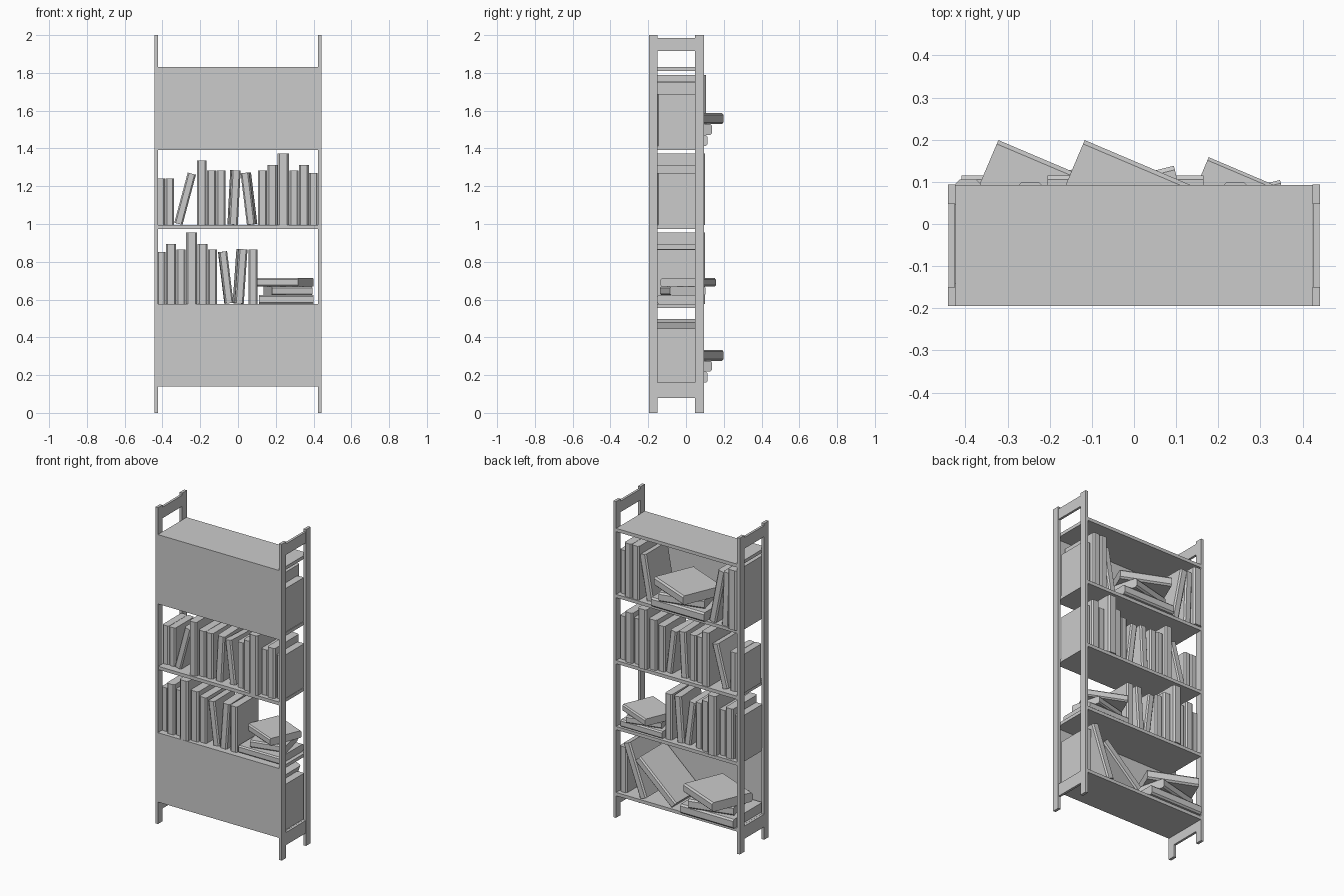
import bpy, bmesh
from math import radians, sin, cos
from mathutils import Matrix

if "Cube" in bpy.data.objects:
    bpy.data.objects.remove(bpy.data.objects["Cube"])

def add_mesh(name, bm):
    me = bpy.data.meshes.new(name)
    bmesh.ops.recalc_face_normals(bm, faces=bm.faces)
    bm.to_mesh(me)
    bm.free()
    ob = bpy.data.objects.new(name, me)
    bpy.context.scene.collection.objects.link(ob)
    return ob

def box(name, x0, x1, y0, y1, z0, z1):
    bm = bmesh.new()
    bmesh.ops.create_cube(bm, size=1)
    bmesh.ops.scale(bm, vec=(x1 - x0, y1 - y0, z1 - z0), verts=bm.verts)
    bmesh.ops.translate(bm, vec=((x0 + x1) / 2, (y0 + y1) / 2, (z0 + z1) / 2), verts=bm.verts)
    return add_mesh(name, bm)

FRONT, BACK, IN, OUT = -0.195, 0.094, 0.424, 0.442
SHELF = [0.16 + 0.4175 * i for i in range(5)]   # shelf top heights
MID = -0.047

def book(name, x, z0, t, h, d=None, lean=0, yaw=0, y=MID):
    """Book with chamfered upright edges resting on z0; lean 90 lays it flat."""
    d = d or 0.78 * h
    bm = bmesh.new()
    bmesh.ops.create_cube(bm, size=1)
    bmesh.ops.scale(bm, vec=(t, d, h), verts=bm.verts)
    upright = [e for e in bm.edges if abs(e.verts[0].co.z - e.verts[1].co.z) > h / 2]
    bmesh.ops.bevel(bm, geom=upright, offset=t * 0.17, offset_type='OFFSET', segments=1, affect='EDGES')
    ob = add_mesh(name, bm)
    a = radians(lean)
    lift = (h * abs(cos(a)) + t * abs(sin(a))) / 2
    ob.matrix_world = (Matrix.Translation((x, y, z0 + lift))
                       @ Matrix.Rotation(radians(yaw), 4, 'Z') @ Matrix.Rotation(a, 4, 'Y'))

# Side frames: posts and rails
for s, side in ((1, "right"), (-1, "left")):
    x0, x1 = sorted((s * IN, s * OUT))
    box(side + "_front_post", x0, x1, FRONT, -0.15, 0, 2)
    box(side + "_back_post", x0, x1, 0.048, BACK, 0, 2)
    r0, r1 = sorted((s * (IN + 0.001), s * (OUT - 0.002)))
    box(side + "_top_rail", r0, r1, -0.15, 0.048, 1.915, 1.985)
    box(side + "_bottom_rail", r0, r1, -0.15, 0.048, 0.08, 0.16)

# Shelves, with front panels on the lowest and highest bays
for i, z in enumerate(SHELF):
    box(f"shelf_{i}", -IN, IN, FRONT + 0.005, BACK - 0.002, z - 0.021, z)
    if i in (0, 3):
        box(f"front_panel_{i}", -IN, IN, FRONT, FRONT + 0.005, z - 0.021, SHELF[i + 1])

# Book formats: thickness, height
TINY, SMALL, NORMAL = (0.044, 0.245), (0.045, 0.275), (0.048, 0.288)
MEDIUM, LARGE, TALL = (0.053, 0.317), (0.05, 0.34), (0.06, 0.377)
depth_y = lambda i, h: max(MID, FRONT + 0.006 + 0.39 * h) if i in (0, 3) else MID

# Upright runs packed side by side from a start x
def run(i, x, *kinds):
    for n, (t, h) in enumerate(kinds):
        book(f"upright_book_{i}", x + t / 2, SHELF[i], t, h, y=depth_y(i, h))
        x += t + 0.002

run(0, 0.37, NORMAL)
run(1, -0.428, SMALL, MEDIUM, NORMAL, TALL, MEDIUM, NORMAL)
run(1, 0.055, NORMAL)
run(2, -0.43, TINY, TINY)
run(2, -0.217, LARGE, NORMAL, NORMAL)
run(2, 0.105, NORMAL, MEDIUM, TALL, NORMAL, MEDIUM, SMALL)
run(3, -0.424, TALL)
run(3, 0.271, LARGE, LARGE, SMALL)

# Leaning books: shelf, centre x, format, lean, yaw
for i, x, (t, h), lean, yaw in (
        (0, 0.30, LARGE, 20, 0), (0, 0.155, LARGE, 48, 0),
        (1, -0.065, SMALL, -7, 1), (1, 0.011, NORMAL, 4, 3),
        (2, -0.28, SMALL, 15, 0), (2, -0.021, NORMAL, 3, 2), (2, 0.058, SMALL, -7, -3),
        (3, -0.338, LARGE, -2, 0), (3, -0.275, LARGE, -11, 0), (3, 0.235, NORMAL, 10, 0)):
    book(f"leaning_book_{i}", x, SHELF[i], t, h, lean=lean, yaw=yaw, y=depth_y(i, h))

# Stacks of three flat books: offset x, y, width, depth, yaw
layers = ((0, -0.036, 0.37, 0.302, 0), (0.009, -0.017, 0.28, 0.25, 14), (-0.008, 0.012, 0.31, 0.275, -23))
for i, cx, s in ((0, -0.225, 1), (1, 0.255, 0.783), (3, -0.02, 1)):
    t = 0.058 * s
    for n, (dx, y, w, d, yaw) in enumerate(layers):
        book(f"flat_book_{i}", cx + dx, SHELF[i] + n * t, t, w * s, d=d * s, lean=90, yaw=yaw, y=y)
